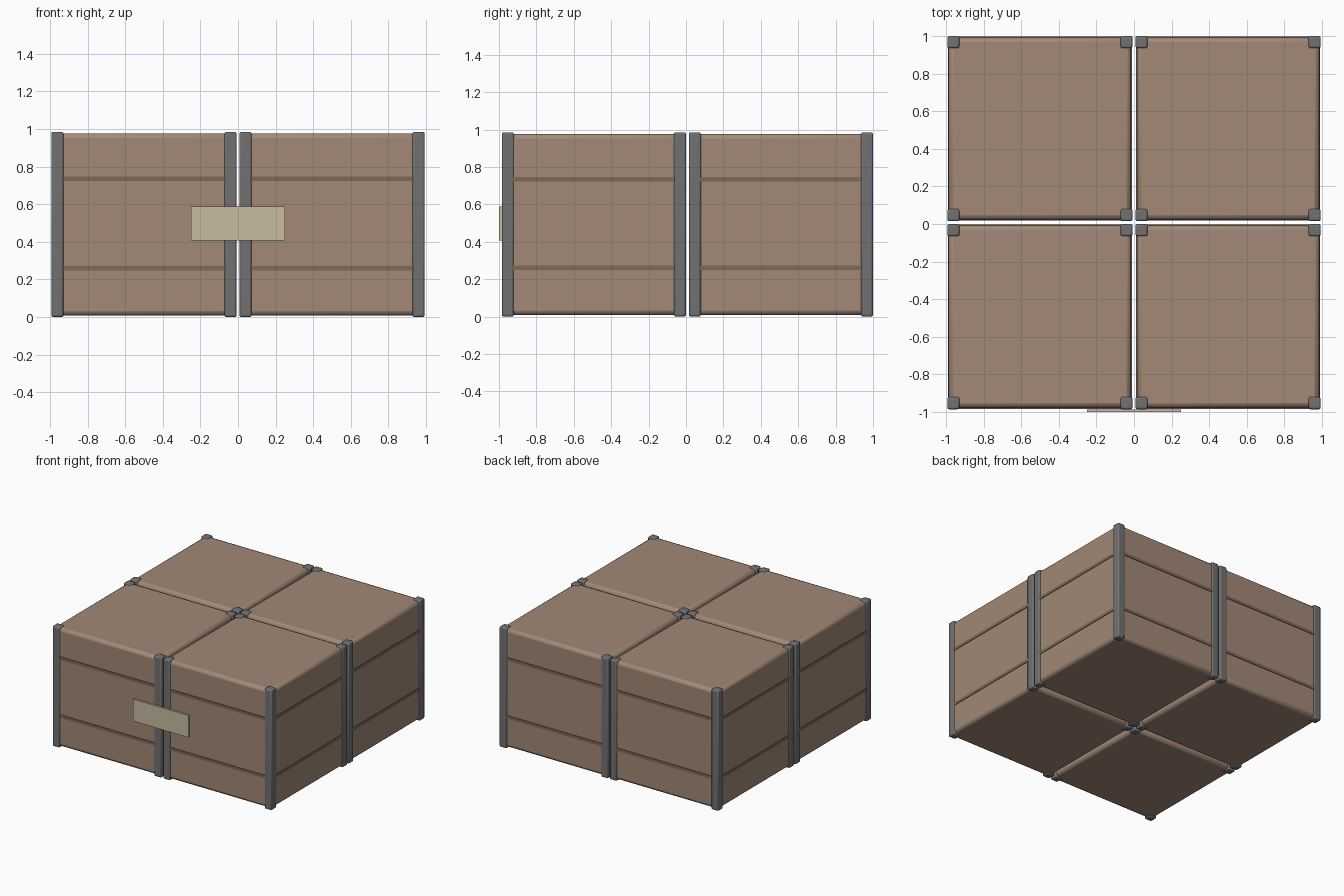
import bpy

if "Cube" in bpy.data.objects:
    bpy.data.objects.remove(bpy.data.objects["Cube"])


def material(name, rgb):
    m = bpy.data.materials.new(name)
    m.diffuse_color = (*rgb, 1)
    m.use_nodes = True
    m.node_tree.nodes["Principled BSDF"].inputs["Base Color"].default_value = m.diffuse_color
    return m


WOOD = material("wood", (0.36, 0.25, 0.18))
DARK = material("dark_wood", (0.21, 0.14, 0.10))
METAL = material("metal", (0.17, 0.165, 0.17))
PAPER = material("paper", (0.58, 0.50, 0.35))


def box(name, centre, size, mat, bevel=0.0, segments=2):
    bpy.ops.mesh.primitive_cube_add(size=1, location=centre)
    ob = bpy.context.object
    ob.name = name
    ob.scale = size
    bpy.ops.object.transform_apply(location=False, rotation=False, scale=True)
    ob.data.materials.append(mat)
    if bevel:
        mod = ob.modifiers.new("rounded_edges", 'BEVEL')
        mod.width = bevel
        mod.segments = segments
        bpy.ops.object.shade_smooth_by_angle()
    return ob


H = 0.4925      # half size of a crate over its posts
SHIFT = 0.0075  # crates sit slightly back to leave room for the label
POST = 0.065


def crate(cx, cy):
    # main wooden body
    box("crate_body", (cx, cy, H), (0.97, 0.97, 0.97), WOOD, 0.025)
    # metal corner posts
    for sx in (-1, 1):
        for sy in (-1, 1):
            o = H - POST / 2
            box("corner_post", (cx + sx * o, cy + sy * o, H),
                (POST, POST, 2 * H), METAL, 0.01)
    # dark battens on all four sides
    for z in (0.26, 0.735):
        for s in (-1, 1):
            box("batten", (cx, cy + s * 0.483, z), (0.88, 0.014, 0.024), DARK)
            box("batten", (cx + s * 0.483, cy, z), (0.014, 0.88, 0.024), DARK)


for x in (-0.5, 0.5):
    for y in (-0.5, 0.5):
        crate(x, y + SHIFT)

# label plate bridging the two front crates
box("label_plate", (0, -0.9925, 0.4975), (0.5, 0.015, 0.18), PAPER)
